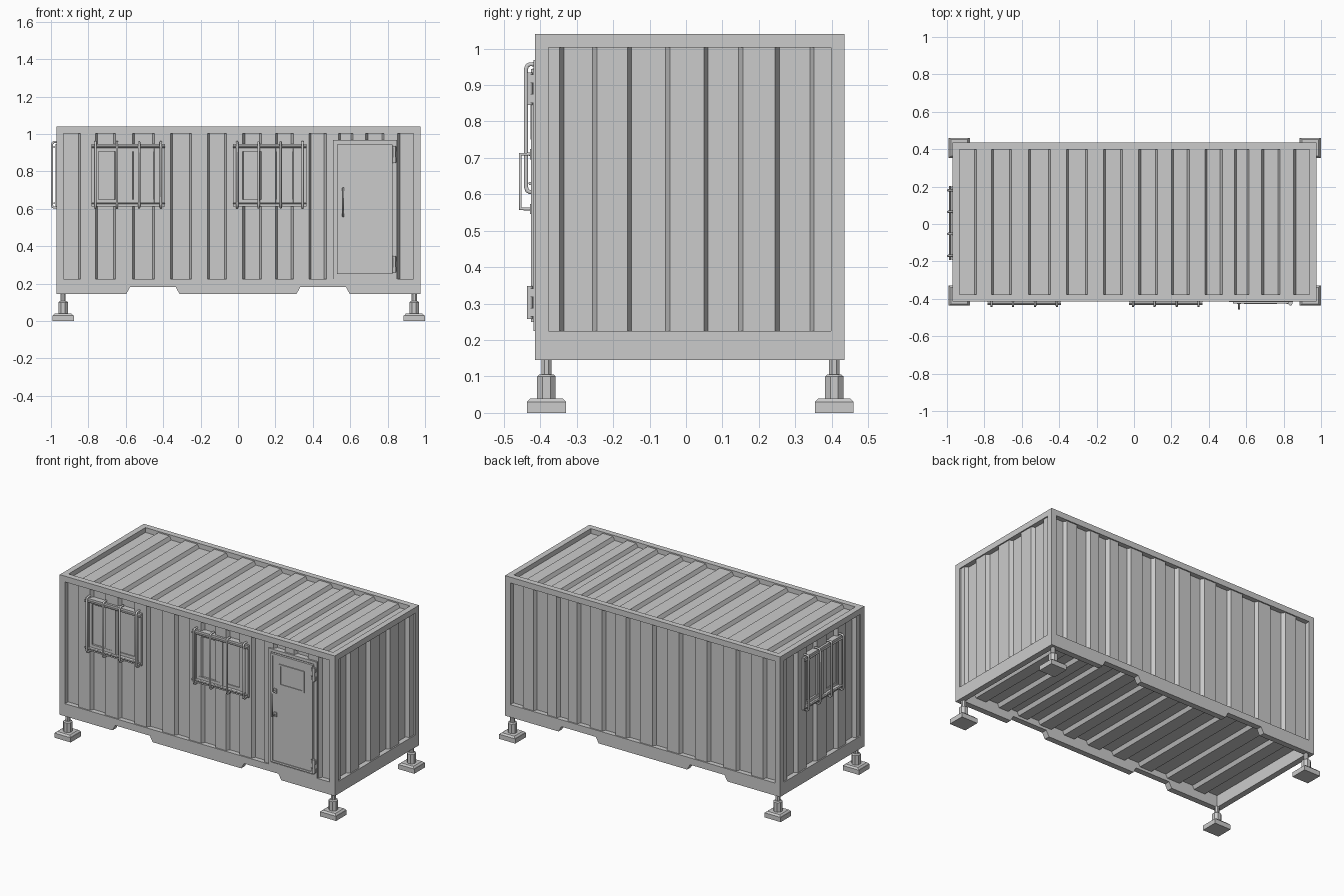
import bpy, bmesh
from mathutils import Vector, Matrix

if "Cube" in bpy.data.objects:
    bpy.data.objects.remove(bpy.data.objects["Cube"])

X0, X1, Y0, Y1, ZB, ZT = -0.97, 0.975, -0.415, 0.435, 0.145, 1.04
T = 0.037          # frame bar width
RAIL = 0.225       # top of the bottom rail


def finish(name, bm):
    me = bpy.data.meshes.new(name)
    bm.to_mesh(me)
    bm.free()
    ob = bpy.data.objects.new(name, me)
    bpy.context.collection.objects.link(ob)
    return ob


def add_box(bm, x0, x1, y0, y1, z0, z1, M=Matrix()):
    c = Vector(((x0 + x1) / 2, (y0 + y1) / 2, (z0 + z1) / 2))
    S = Matrix.Diagonal((x1 - x0, y1 - y0, z1 - z0, 1))
    bmesh.ops.create_cube(bm, size=1, matrix=M @ Matrix.Translation(c) @ S)


def boxes(name, items, M=Matrix()):
    bm = bmesh.new()
    for b in items:
        add_box(bm, *b, M)
    return finish(name, bm)


def border(x0, x1, z0, z1, w, y0, y1):
    """Four bars of a rectangular frame in the xz plane."""
    return [(x0, x0 + w, y0, y1, z0, z1), (x1 - w, x1, y0, y1, z0, z1),
            (x0 + w, x1 - w, y0, y1, z0, z0 + w), (x0 + w, x1 - w, y0, y1, z1 - w, z1)]


def prism(name, pts, y0, y1):
    """Extrude an xz outline along y."""
    bm = bmesh.new()
    f = bm.faces.new([bm.verts.new((x, y0, z)) for x, z in pts])
    r = bmesh.ops.extrude_face_region(bm, geom=[f])
    vs = [g for g in r['geom'] if isinstance(g, bmesh.types.BMVert)]
    bmesh.ops.translate(bm, verts=vs, vec=(0, y1 - y0, 0))
    bmesh.ops.recalc_face_normals(bm, faces=bm.faces)
    return finish(name, bm)


def corrugated(name, steps, t0, t1, h0, h1, outer, place):
    """Trapezoid sheet; place(t, depth, h) gives the world position."""
    prof, d = [], {True: 0.008, False: 0.031}
    prof.append((t0, d[outer]))
    for s in steps:
        prof.append((s - 0.006, d[outer]))
        outer = not outer
        prof.append((s + 0.006, d[outer]))
    prof.append((t1, d[outer]))
    bm = bmesh.new()
    rows = [[bm.verts.new(place(t, k, h)) for h in (h0, h1)] for t, k in prof]
    for a, b in zip(rows, rows[1:]):
        bm.faces.new((a[0], b[0], b[1], a[1]))
    bm.normal_update()
    out = Vector(place(0, 0, 0)) - Vector(place(0, 1, 0))
    if next(iter(bm.faces)).normal.dot(out) < 0:
        bmesh.ops.reverse_faces(bm, faces=bm.faces[:])
    return finish(name, bm)


def tube(name, pts, r, M=Matrix()):
    cu = bpy.data.curves.new(name, 'CURVE')
    cu.dimensions = '3D'
    cu.bevel_depth, cu.bevel_resolution, cu.use_fill_caps = r, 1, True
    sp = cu.splines.new('POLY')
    sp.points.add(len(pts) - 1)
    for p, c in zip(sp.points, pts):
        p.co = (*(M @ Vector(c)), 1)
    ob = bpy.data.objects.new(name, cu)
    bpy.context.collection.objects.link(ob)
    bpy.context.view_layer.objects.active = ob
    ob.select_set(True)
    bpy.ops.object.convert(target='MESH')
    bpy.context.object.select_set(False)


# Corner posts and top frame
boxes("corner_posts", [(x, x + T, y, y + T, RAIL, ZT - T)
                       for x in (X0, X1 - T) for y in (Y0, Y1 - T)])
boxes("top_frame", [(X0, X1, Y0, Y0 + T, ZT - T, ZT), (X0, X1, Y1 - T, Y1, ZT - T, ZT),
                    (X0, X0 + T, Y0 + T, Y1 - T, ZT - T, ZT),
                    (X1 - T, X1, Y0 + T, Y1 - T, ZT - T, ZT)])

# Bottom rails, the long ones notched for forklift access
outline = [(X0, ZB)]
for s in (-0.455, 0.455):
    outline += [(s - 0.142, ZB), (s - 0.122, 0.181), (s + 0.122, 0.181), (s + 0.142, ZB)]
outline += [(X1, ZB), (X1, RAIL), (X0, RAIL)]
prism("front_bottom_rail", outline, Y0, Y0 + T)
prism("back_bottom_rail", outline, Y1 - T, Y1)
boxes("end_bottom_rails", [(x, x + T, Y0 + T, Y1 - T, ZB, RAIL) for x in (X0, X1 - T)])

# Corrugated walls, roof and floor
LONG = [-.848, -.757, -.66, -.559, -.452, -.356, -.254, -.158, -.067, .031,
        .12, .206, .29, .385, .466, .543, .61, .688, .775, .86]
SHORT = [-.341, -.25, -.155, -.05, .055, .15, .25, .346]
xa, xb, ya, yb, za, zb = X0 + T, X1 - T, Y0 + T, Y1 - T, RAIL, ZT - T
corrugated("front_wall", LONG, xa, xb, za, zb, False, lambda t, d, h: (t, Y0 + d, h))
corrugated("back_wall", LONG, xa, xb, za, zb, False, lambda t, d, h: (t, Y1 - d, h))
corrugated("right_wall", SHORT, ya, yb, za, zb, True, lambda t, d, h: (X1 - d, t, h))
corrugated("left_wall", SHORT, ya, yb, za, zb, True, lambda t, d, h: (X0 + d, t, h))
corrugated("roof", LONG, xa, xb, ya, yb, False, lambda t, d, h: (t, h, ZT - d))
corrugated("floor", LONG, xa, xb, ya, yb, False, lambda t, d, h: (t, h, 0.19 + d))

# Adjustable feet
for fx, sx in ((-0.935, "left"), (0.942, "right")):
    for fy, sy in ((-0.383, "front"), (0.407, "back")):
        bm = bmesh.new()
        add_box(bm, fx - .057, fx + .057, fy - .053, fy + .053, 0, 0.03)
        # sloped top of the base plate
        for z0, z1, r0, r1, n, a in ((.03, .04, .0757, .062, 4, .7854),
                                     (.04, .1, .0275, .0275, 8, .3927),
                                     (.1, .106, .0275, .02, 8, .3927),
                                     (.106, .147, .015, .015, 8, .3927)):
            bmesh.ops.create_cone(bm, cap_ends=True, segments=n, radius1=r0, radius2=r1,
                                  depth=z1 - z0,
                                  matrix=Matrix.Translation((fx, fy, (z0 + z1) / 2))
                                  @ Matrix.Rotation(a, 4, 'Z'))
        finish(f"{sy}_{sx}_foot", bm)


# Barred windows, local frame: y = 0 is the outer frame plane, -y is outward
def window(name, M):
    boxes(name + "_frame", border(-.197, .197, .612, .945, .02, -.006, .035)
          + [(-.009, .009, .002, .03, .632, .925)], M)
    boxes(name + "_sashes", border(-.177, .005, .632, .925, .018, .006, .025)
          + border(-.005, .177, .632, .925, .018, .012, .03), M)
    boxes(name + "_glass", [(-.17, .17, .018, .03, .632, .925)], M)
    for i, x in enumerate((-.175, -.06, .058, .175)):
        tube(f"{name}_bar_{i + 1}", [(x, .012, .957), (x, -.014, .957), (x, -.021, .953),
                                     (x, -.024, .945), (x, -.024, .62), (x, -.021, .61),
                                     (x, -.014, .606), (x, .012, .606)], .0065, M)
    for i, z in enumerate((.93, .63)):
        tube(f"{name}_crossbar_{i + 1}", [(-.197, -.013, z), (.197, -.013, z)], .005, M)


window("front_left_window", Matrix.Translation((-.587, Y0, 0)))
window("front_right_window", Matrix.Translation((.17, Y0, 0)))
window("left_end_window", Matrix.Translation((X0, .005, 0)) @ Matrix.Rotation(-1.5707963, 4, 'Z'))

# Door with frame, small window, handle and hinges
D = Matrix.Translation((0, Y0, 0))
boxes("door_frame", border(.507, .85, RAIL, .968, .019, -.003, .035), D)
boxes("door_leaf", [(.526, .831, .004, .03, .244, .949)], D)
boxes("door_panel", border(.529, .826, .25, .944, .012, -.01, .01)
      + [(.541, .814, -.006, .01, .262, .932)], D)
boxes("door_window", border(.587, .765, .75, .888, .012, -.012, 0)
      + [(.599, .753, -.008, 0, .762, .876)], D)
tube("door_handle", [(.562, 0, .71), (.562, -.04, .71), (.562, -.04, .56), (.562, 0, .56)],
     .0055, D)
boxes("handle_plates", [(.552, .572, -.013, 0, z - .014, z + .014) for z in (.71, .56)], D)
for name, z in (("upper_hinge", .89), ("lower_hinge", .303)):
    boxes(name + "_plates", [(.815, .848, -.014, 0, z + s - .012, z + s + .012)
                             for s in (-.027, .027)], D)
    tube(name + "_pin", [(.836, -.014, z - .045), (.836, -.014, z + .045)], .009, D)
